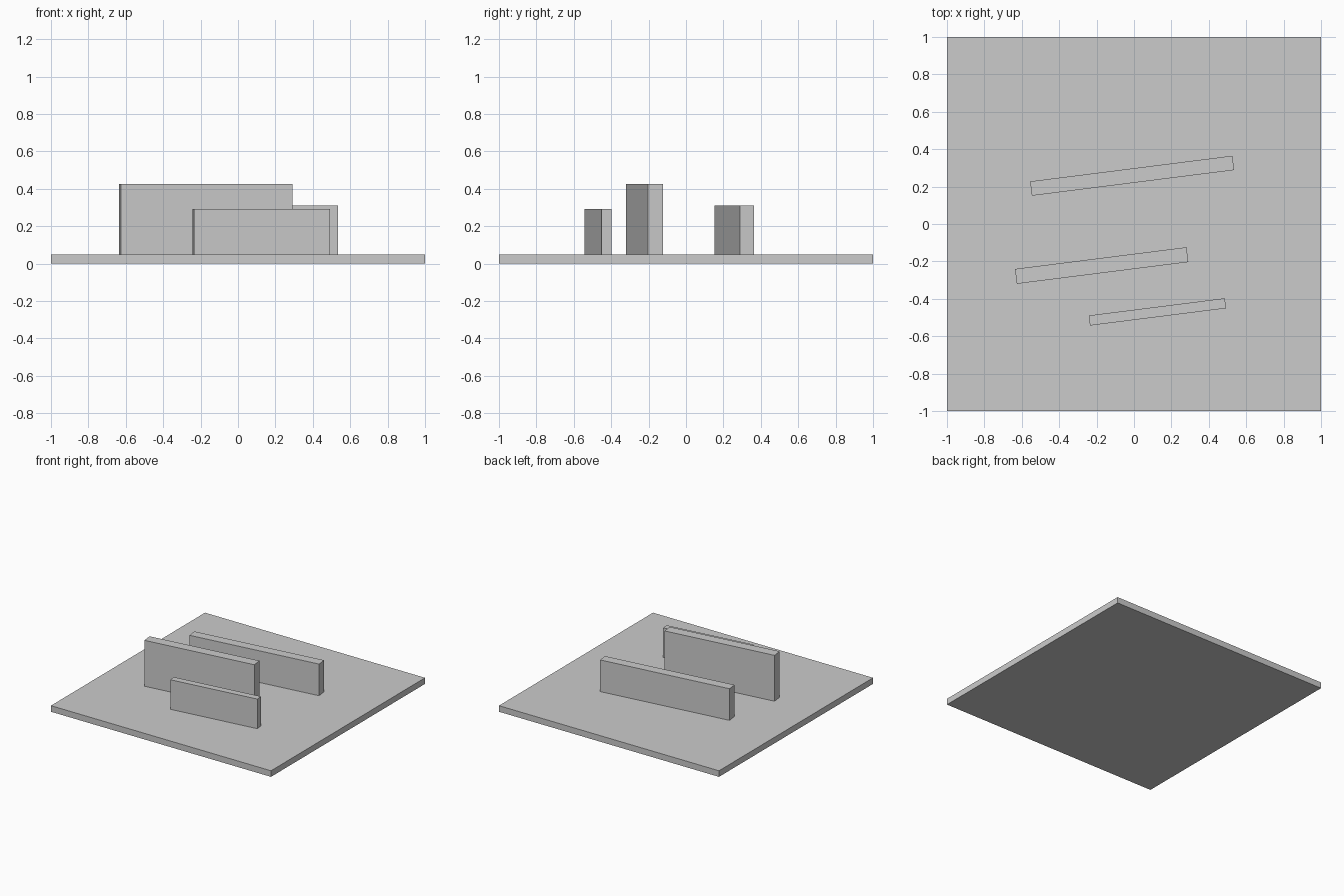
import bpy
from math import radians

cube = bpy.data.objects.get("Cube")
if cube:
    bpy.data.objects.remove(cube, do_unlink=True)

# Single matte grey
grey = bpy.data.materials.new("light grey")
grey.use_nodes = True
colour = (0.6, 0.6, 0.6, 1)
grey.diffuse_color = colour
grey.node_tree.nodes["Principled BSDF"].inputs["Base Color"].default_value = colour

BASE_TOP = 0.05
WALL_ANGLE = radians(7.23)


def slab(name, centre, size, bottom, top, angle=0):
    """Upright box between two heights, turned about z."""
    bpy.ops.mesh.primitive_cube_add(
        size=1, location=(*centre, (bottom + top) / 2), rotation=(0, 0, angle))
    ob = bpy.context.object
    ob.name = name
    ob.scale = (*size, top - bottom)
    bpy.ops.object.transform_apply(location=False, rotation=False, scale=True)
    ob.data.materials.append(grey)
    return ob


# Square ground plate
slab("base_plate", (0, 0), (2, 2), 0, BASE_TOP)

# Three parallel walls standing on the plate
walls = [
    ("back_wall", (-0.01, 0.258), (1.09, 0.077), 0.31),
    ("middle_wall", (-0.173, -0.222), (0.924, 0.08), 0.427),
    ("front_wall", (0.125, -0.47), (0.733, 0.054), 0.293),
]
for name, centre, size, top in walls:
    slab(name, centre, size, BASE_TOP, top, WALL_ANGLE)
